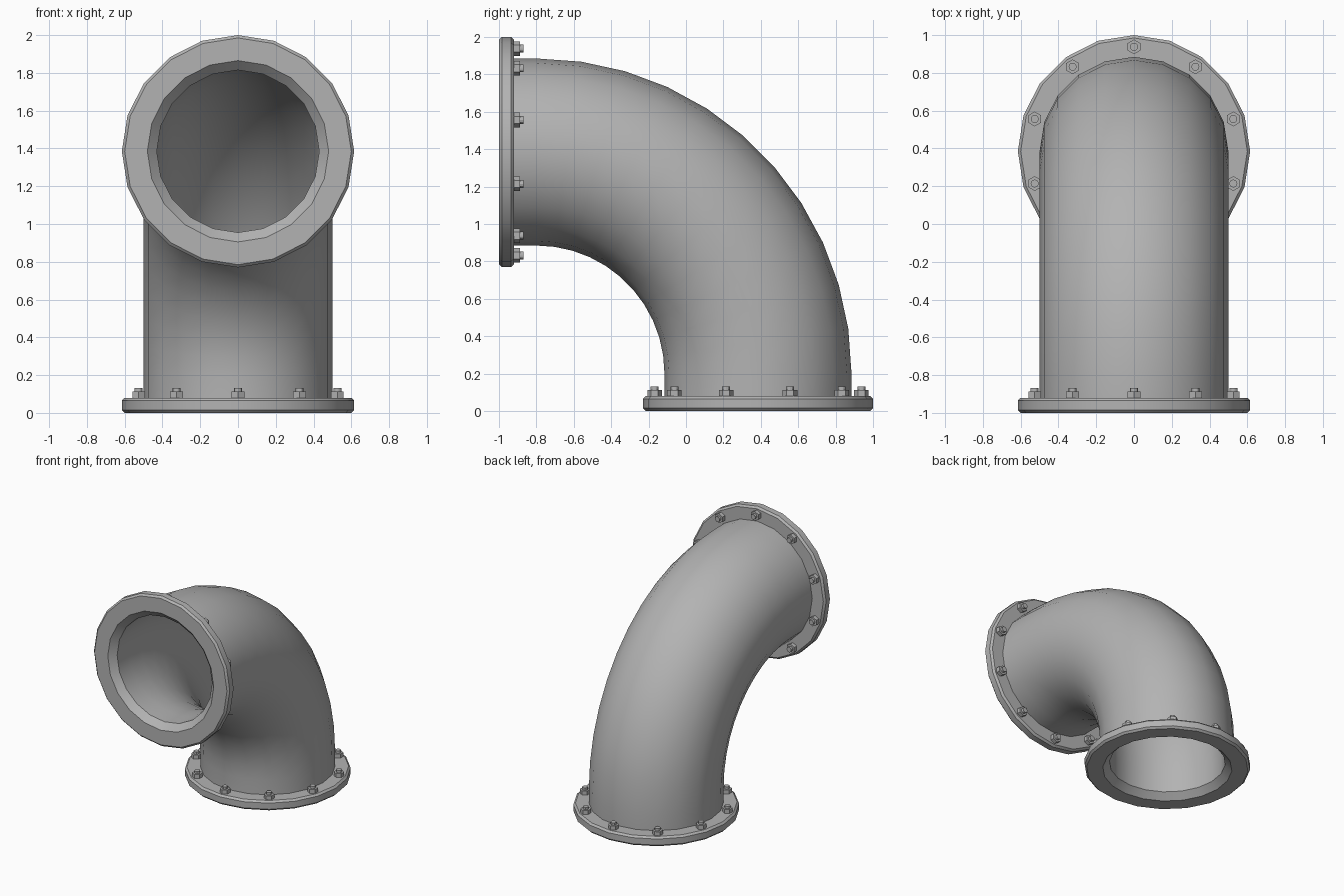
import bpy, bmesh
from math import sin, cos, pi, radians
from mathutils import Matrix, Vector

if "Cube" in bpy.data.objects:
    bpy.data.objects.remove(bpy.data.objects["Cube"], do_unlink=True)

SIDES = 20          # facets around pipe and flanges
OUTER, INNER = 0.5, 0.43
THICK = 0.08        # flange thickness
AXIS = 1.385        # height of the front opening
BOLTS = 10

grey = bpy.data.materials.new("cast_grey")
grey.use_nodes = True
colour = (0.45, 0.45, 0.45, 1)
grey.diffuse_color = colour
grey.node_tree.nodes["Principled BSDF"].inputs["Base Color"].default_value = colour


def finish(bm, name, matrix=Matrix()):
    bmesh.ops.recalc_face_normals(bm, faces=bm.faces)
    mesh = bpy.data.meshes.new(name)
    bm.to_mesh(mesh)
    bm.free()
    mesh.materials.append(grey)
    obj = bpy.data.objects.new(name, mesh)
    obj.matrix_world = matrix
    bpy.context.collection.objects.link(obj)
    bpy.ops.object.select_all(action='DESELECT')
    obj.select_set(True)
    bpy.context.view_layer.objects.active = obj
    bpy.ops.object.shade_smooth_by_angle(angle=radians(30))


def bridge_closed(bm, rings):
    """Skin a closed sequence of vertex rings."""
    for a, b in zip(rings, rings[1:] + rings[:1]):
        for i in range(len(a)):
            j = (i + 1) % len(a)
            bm.faces.new((a[i], a[j], b[j], b[i]))


# Elbow pipe: short straight, quarter bend, short straight
def elbow():
    bend_y, bend_z, bend_r, steps = -0.8, 0.2, 1.185, 11
    path = [(0.385, THICK, 0)]
    for i in range(steps + 1):
        a = pi / 2 * i / steps
        path.append((bend_y + bend_r * cos(a), bend_z + bend_r * sin(a), a))
    path.append((THICK - 1, AXIS, pi / 2))
    bm = bmesh.new()

    def ring(y, z, a, r):
        out = Vector((0, cos(a), sin(a)))
        turns = [2 * pi * k / SIDES for k in range(SIDES)]
        return [bm.verts.new(Vector((0, y, z)) + Vector((r * cos(t), 0, 0)) + out * r * sin(t))
                for t in turns]

    rings = [ring(*p, OUTER) for p in path] + [ring(*p, INNER) for p in reversed(path)]
    bridge_closed(bm, rings)
    finish(bm, "elbow_pipe")


# Flange: turned ring with bevelled rim and chamfered mouth
def flange(name, matrix):
    profile = [(INNER, 0.05), (0.48, 0), (0.6, 0), (0.615, 0.015),
               (0.615, THICK - 0.015), (0.6, THICK), (INNER, THICK)]
    bm = bmesh.new()
    rings = []
    for r, z in profile:
        rings.append([bm.verts.new((r * cos(2 * pi * k / SIDES), r * sin(2 * pi * k / SIDES), z))
                      for k in range(SIDES)])
    bridge_closed(bm, rings)
    finish(bm, name, matrix)


# Bolts: hex nut with a round stud end, repeated around the flange
def bolts(name, matrix):
    bm = bmesh.new()
    for k in range(BOLTS):
        t = pi / 2 + 2 * pi * k / BOLTS
        for sides, r, z0, z1 in ((6, 0.039, THICK - 0.005, 0.112), (12, 0.021, 0.1, 0.132)):
            place = Matrix.Translation((0.553 * cos(t), 0.553 * sin(t), (z0 + z1) / 2))
            bmesh.ops.create_cone(bm, cap_ends=True, segments=sides, radius1=r, radius2=r,
                                  depth=z1 - z0, matrix=place)
    finish(bm, name, matrix)


elbow()
ends = {
    "base": Matrix.Translation((0, 0.385, 0)),
    "front": Matrix.Translation((0, -1, AXIS)) @ Matrix.Rotation(-pi / 2, 4, 'X'),
}
for end, matrix in ends.items():
    flange(end + "_flange", matrix)
    bolts(end + "_bolts", matrix)
